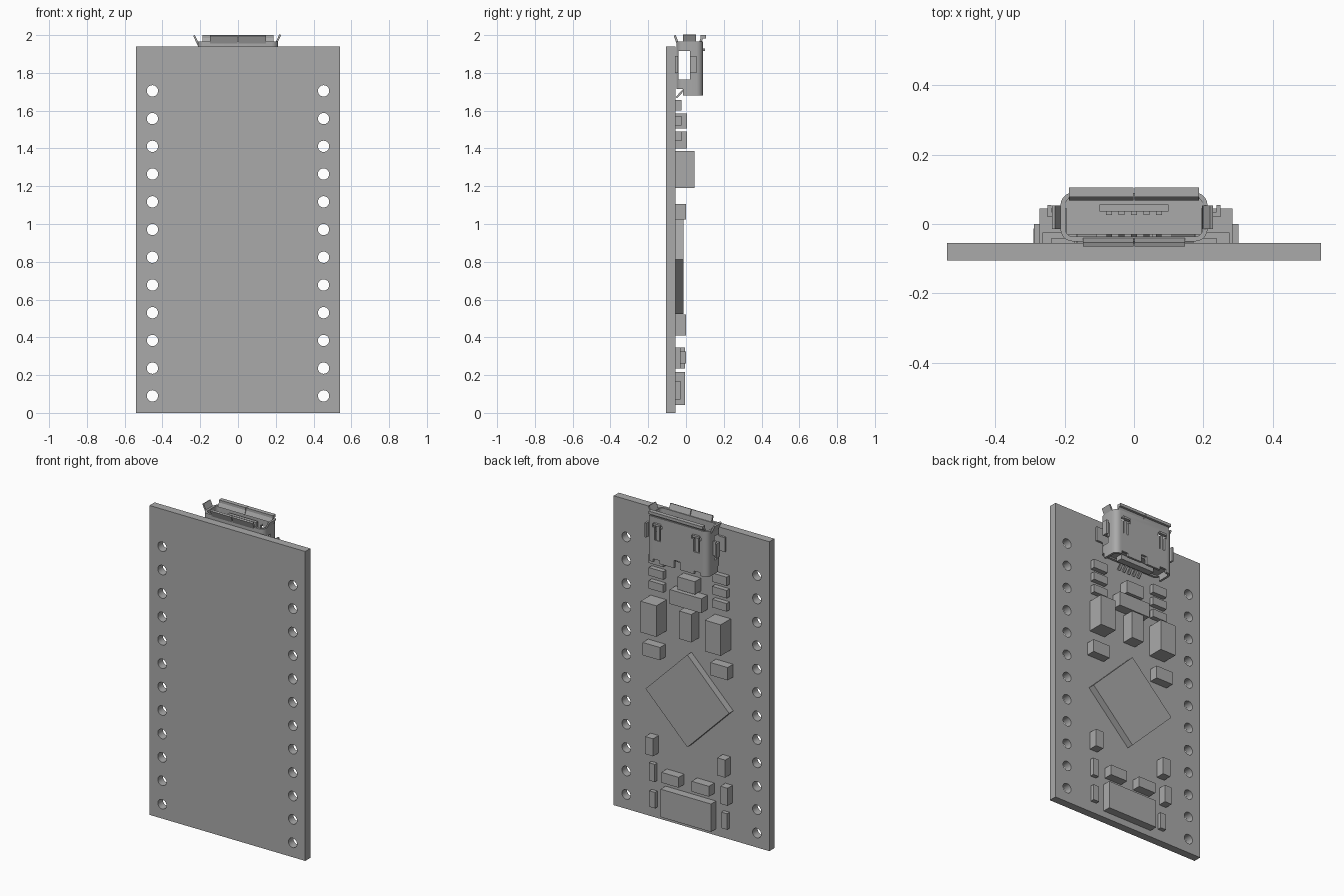
import bpy
import bmesh
import math
from mathutils import Matrix, Vector

if "Cube" in bpy.data.objects:
    bpy.data.objects.remove(bpy.data.objects["Cube"], do_unlink=True)

grey = bpy.data.materials.new("plain_grey")
grey.use_nodes = True
colour = (0.4, 0.4, 0.4, 1)
grey.diffuse_color = colour
grey.node_tree.nodes["Principled BSDF"].inputs["Base Color"].default_value = colour

FACE = -0.055       # component side of the board
SIDES = (1, -1)


def finish(name, bm):
    bmesh.ops.recalc_face_normals(bm, faces=bm.faces)
    mesh = bpy.data.meshes.new(name)
    bm.to_mesh(mesh)
    bm.free()
    mesh.materials.append(grey)
    obj = bpy.data.objects.new(name, mesh)
    bpy.context.collection.objects.link(obj)
    return obj


def add_box(bm, x, y, z, turn=0):
    """Box from three (low, high) ranges, turned about y."""
    mid = Vector([(a + b) / 2 for a, b in (x, y, z)])
    size = [abs(b - a) for a, b in (x, y, z)]
    bmesh.ops.create_cube(bm, size=1, matrix=Matrix.Translation(mid)
                          @ Matrix.Rotation(turn, 4, "Y") @ Matrix.Diagonal((*size, 1)))


def box(name, x, y, z, turn=0):
    bm = bmesh.new()
    add_box(bm, x, y, z, turn)
    return finish(name, bm)


def prism(name, points, low, high, axis):
    """Extrude a profile along x (points are y, z) or y (points are x, z)."""
    bm = bmesh.new()
    if axis == "x":
        verts = [bm.verts.new((low, a, b)) for a, b in points]
        move = (high - low, 0, 0)
    else:
        verts = [bm.verts.new((a, low, b)) for a, b in points]
        move = (0, high - low, 0)
    out = bmesh.ops.extrude_face_region(bm, geom=[bm.faces.new(verts)], use_keep_orig=True)
    new = [v for v in out["geom"] if isinstance(v, bmesh.types.BMVert)]
    bmesh.ops.translate(bm, verts=new, vec=move)
    return finish(name, bm)


def strip(name, start, end, thick, low, high, axis):
    """Bent-metal strip between two profile points."""
    a, b = Vector(start), Vector(end)
    off = (b - a).orthogonal().normalized() * thick
    return prism(name, [a, b, b + off, a + off], low, high, axis)


def cut(target, bm):
    cutter = finish("cutter", bm)
    mod = target.modifiers.new("cut", "BOOLEAN")
    mod.operation, mod.solver, mod.object = "DIFFERENCE", "EXACT", cutter
    bpy.context.view_layer.objects.active = target
    bpy.ops.object.modifier_apply(modifier=mod.name)
    bpy.data.objects.remove(cutter, do_unlink=True)


def smooth(obj):
    bpy.ops.object.select_all(action="DESELECT")
    obj.select_set(True)
    bpy.context.view_layer.objects.active = obj
    bpy.ops.object.shade_smooth_by_angle(angle=math.radians(35))


# Circuit board with two rows of pin holes
board = box("circuit_board", (-0.54, 0.54), (-0.105, FACE), (0, 1.94))
holes = bmesh.new()
for side in SIDES:
    for i in range(12):
        spot = Matrix.Translation((side * 0.453, FACE, 0.09 + i * 0.1468))
        bmesh.ops.create_cone(holes, cap_ends=True, segments=24, radius1=0.03, radius2=0.03,
                              depth=0.3, matrix=spot @ Matrix.Rotation(math.pi / 2, 4, "X"))
cut(board, holes)
smooth(board)


def chip(name, x, z, w, h, depth, turn=0):
    box(name, (x - w / 2, x + w / 2), (FACE, FACE + depth), (z - h / 2, z + h / 2), turn)


# Components in left and right pairs: x, z, width, height, depth
pairs = {
    "lower_resistor": (0.25, 0.12, 0.04, 0.1, 0.025),
    "flat_capacitor": (0.105, 0.293, 0.12, 0.065, 0.055),
    "upright_capacitor": (0.25, 0.465, 0.055, 0.11, 0.055),
    "upper_capacitor": (0.235, 1.065, 0.12, 0.08, 0.055),
    "large_capacitor": (0.223, 1.288, 0.11, 0.195, 0.1),
    "stack_resistor_low": (0.22, 1.465, 0.1, 0.05, 0.03),
    "stack_resistor_mid": (0.22, 1.547, 0.1, 0.05, 0.03),
    "stack_resistor_top": (0.22, 1.628, 0.1, 0.055, 0.03),
}
for name, (x, z, w, h, d) in pairs.items():
    for side, label in zip(SIDES, ("left_", "right_")):
        chip(label + name, side * x + 0.006, z, w, h, d)

# Single components
chip("crystal", 0.005, 0.128, 0.35, 0.175, 0.05)
chip("small_resistor", 0.258, 0.29, 0.04, 0.11, 0.025)
chip("small_capacitor", -0.26, 0.29, 0.05, 0.11, 0.05)
chip("processor", 0, 0.813, 0.41, 0.41, 0.042, math.pi / 4)
chip("tall_capacitor", -0.01, 1.295, 0.085, 0.175, 0.077)
chip("regulator", 0, 1.445, 0.22, 0.09, 0.06)
chip("fuse", -0.005, 1.545, 0.12, 0.08, 0.06)


def rounded(half, low, high, r):
    """Rounded rectangle outline in x and y."""
    points = []
    corners = ((half, high), (-half, high), (-half, low), (half, low))
    for k, (x, y) in enumerate(corners):
        cx, cy = x - math.copysign(r, x), (y - r if y == high else y + r)
        for j in range(6):
            t = math.pi / 2 * (k + j / 5)
            points.append((cx + r * math.cos(t), cy + r * math.sin(t)))
    return points


# Socket shell: a rounded metal tube
bm = bmesh.new()
outer, inner = rounded(0.212, -0.05, 0.09, 0.035), rounded(0.198, -0.036, 0.076, 0.021)
rings = [[bm.verts.new((x, y, z)) for x, y in line]
         for line, z in ((outer, 1.68), (outer, 1.965), (inner, 1.965), (inner, 1.68))]
count = len(outer)
for k in range(4):
    a, b = rings[k], rings[(k + 1) % 4]
    for i in range(count):
        j = (i + 1) % count
        bm.faces.new((a[i], a[j], b[j], b[i]))
shell = finish("socket_shell", bm)

# Side windows, spring slots and tail notches
cuts = bmesh.new()
add_box(cuts, (-0.3, 0.3), (-0.04, 0.02), (1.765, 1.915))
add_box(cuts, (-0.3, 0.3), (-0.1, -0.015), (1.6, 1.715))
add_box(cuts, (-0.02, 0.02), (0.06, 0.12), (1.6, 1.73))
cut(shell, cuts)
cuts = bmesh.new()
for side in SIDES:
    x = side * 0.135
    add_box(cuts, (x - 0.02, x + 0.02), (0.06, 0.12), (1.82, 1.93))
    add_box(cuts, (side * 0.12, side * 0.165), (0.06, 0.12), (1.65, 1.7))
cut(shell, cuts)
cuts = bmesh.new()
for side in SIDES:
    x = side * 0.135
    add_box(cuts, (x - 0.033, x + 0.033), (0.06, 0.12), (1.9, 1.92))
cut(shell, cuts)
smooth(shell)

# Flared mouth lips, side flaps, ears and springs
for side, label in zip(SIDES, ("left_", "right_")):
    strip(label + "back_lip", (0.078, 1.955), (0.094, 1.99), 0.012,
          side * 0.001, side * 0.187, "x")
    box(label + "back_lip_edge", (side * 0.001, side * 0.187), (0.078, 0.105), (1.982, 2))
    strip(label + "front_lip", (-0.037, 1.955), (-0.054, 2), 0.012,
          side * 0.002, side * 0.147, "x")
    strip(label + "side_flap", (side * 0.205, 1.95), (side * 0.228, 2), 0.01,
          -0.015, 0.053, "y")
    box(label + "ear", (side * 0.2, side * 0.25), (0.02, 0.034), (1.8, 1.89))
    box(label + "ear_tip", (side * 0.238, side * 0.25), (0.02, 0.055), (1.8, 1.89))
    box(label + "solder_foot", (side * 0.17, side * 0.24), (FACE, -0.042), (1.8, 1.89))
    x = side * 0.135
    box(label + "spring", (x - 0.011, x + 0.011), (0.07, 0.086), (1.81, 1.91))
    box(label + "spring_hook", (x - 0.025, x + 0.025), (0.08, 0.1), (1.915, 1.928))

# Plastic core with tongue, contacts and solder pins
box("socket_core", (-0.195, 0.195), (-0.03, 0.074), (1.72, 1.76))
box("socket_tail", (-0.12, 0.12), (-0.012, 0.03), (1.69, 1.72))
box("socket_tongue", (-0.1, 0.1), (0.036, 0.056), (1.75, 1.95))
for i in range(5):
    x = (i - 2) * 0.036
    box("contact_%d" % (i + 1), (x - 0.009, x + 0.009), (0.026, 0.037), (1.75, 1.94))
    strip("solder_pin_%d" % (i + 1), (-0.01, 1.72), (FACE, 1.672), 0.01,
          x - 0.008, x + 0.008, "x")
